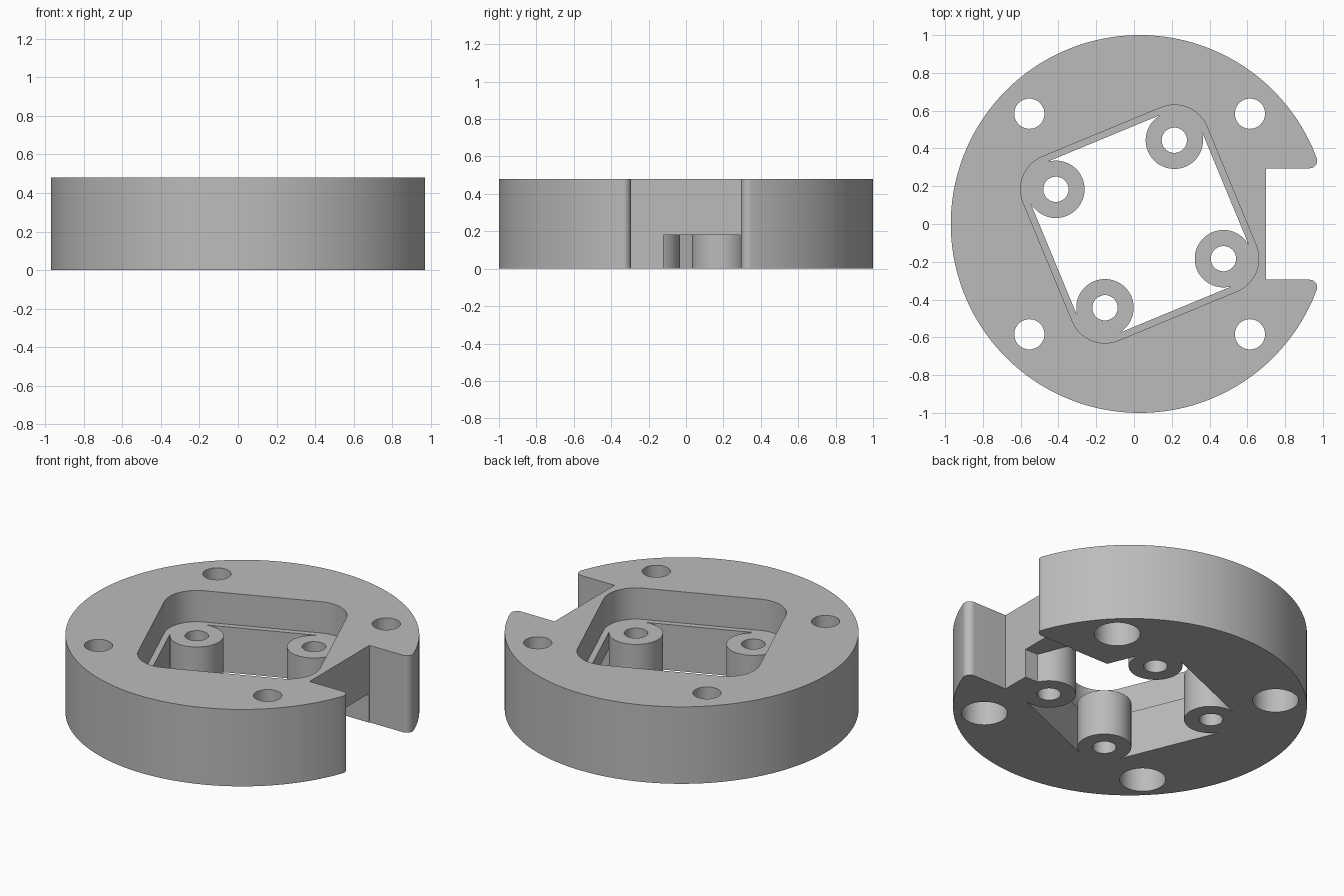
import bpy, bmesh
from math import sin, cos, radians, atan2, degrees, sqrt
from mathutils import Vector

cube = bpy.data.objects.get("Cube")
if cube:
    bpy.data.objects.remove(cube, do_unlink=True)

SHIFT = Vector((0.03, 0.0))      # disc centre
HEIGHT, LEDGE, WINDOW = 0.48, 0.285, 0.18
SLOT_X, SLOT_Y, TIP_R = 0.67, 0.295, 0.04
BOSS_DIST, BOSS_R, POCKET_R = 0.48, 0.152, 0.187
CORNERS = [67.5 + 90 * k for k in range(4)]

grey = bpy.data.materials.new("plain grey")
grey.use_nodes = True
colour = (0.5, 0.5, 0.5, 1)
grey.diffuse_color = colour
grey.node_tree.nodes["Principled BSDF"].inputs["Base Color"].default_value = colour


def polar(r, deg):
    return Vector((cos(radians(deg)), sin(radians(deg)))) * r


def arc(centre, r, start, end, steps):
    return [centre + polar(r, start + (end - start) * i / steps) for i in range(steps + 1)]


def prism(name, outline, z0, z1):
    """Extrude a flat outline from z0 to z1."""
    bm = bmesh.new()
    face = bm.faces.new([bm.verts.new((*(p + SHIFT), z0)) for p in outline])
    grown = bmesh.ops.extrude_face_region(bm, geom=[face])
    verts = [g for g in grown["geom"] if isinstance(g, bmesh.types.BMVert)]
    bmesh.ops.translate(bm, verts=verts, vec=(0, 0, z1 - z0))
    bmesh.ops.recalc_face_normals(bm, faces=bm.faces)
    mesh = bpy.data.meshes.new(name)
    bm.to_mesh(mesh)
    bm.free()
    mesh.materials.append(grey)
    obj = bpy.data.objects.new(name, mesh)
    bpy.context.collection.objects.link(obj)
    return obj


def cut(target, outline, z0, z1):
    """Subtract an extruded outline from the target."""
    cutter = prism("cutter", outline, z0, z1)
    cutter.hide_render = True
    mod = target.modifiers.new("cut", 'BOOLEAN')
    mod.operation, mod.solver, mod.object = 'DIFFERENCE', 'EXACT', cutter
    bpy.context.view_layer.objects.active = target
    bpy.ops.object.modifier_apply(modifier=mod.name)
    bpy.data.objects.remove(cutter, do_unlink=True)


def circle(centre, r, steps=48):
    return arc(centre, r, 0, 360, steps)[:-1]


# Disc with an open side slot and rounded slot tips
tip_y = SLOT_Y + TIP_R
tip = Vector((sqrt((1 - TIP_R) ** 2 - tip_y ** 2), tip_y))
tip_angle = degrees(atan2(tip.y, tip.x))
half = [Vector((SLOT_X, SLOT_Y))] + arc(tip, TIP_R, -90, tip_angle, 12)
half += arc(Vector((0, 0)), 1, tip_angle, 180, 90)[1:]
lower_half = [Vector((p.x, -p.y)) for p in reversed(half[:-1])]
body = prism("mounting_ring", half + lower_half, 0, HEIGHT)

# Upper rounded square pocket
pocket = []
for a in CORNERS:
    pocket += arc(polar(BOSS_DIST, a), POCKET_R, a - 45, a + 45, 16)
cut(body, pocket, LEDGE, HEIGHT + 0.1)

# Lower opening that leaves a round boss standing in each corner
opening, gap = [], 8
for a in CORNERS:
    c = polar(BOSS_DIST, a)
    back = BOSS_R * sin(radians(gap))
    opening.append(c + polar(BOSS_R, a - 45) - polar(back, a + 45))
    opening += arc(c, BOSS_R, a - 45 - gap, a - 315 + gap, 40)
    opening.append(c + polar(BOSS_R, a + 45) + polar(back, a + 135))
cut(body, opening, -0.1, LEDGE + 0.05)

# Low window from the slot into the opening, passing round one boss
boss = polar(BOSS_DIST, CORNERS[3])
window = [Vector((0.75, -0.12)), Vector((0.75, 0.29)), Vector((0.3, 0.29))]
window += arc(boss, BOSS_R + 0.001, 100, 24.7, 12)
cut(body, window, -0.1, WINDOW)

# Boss holes, and outer bolt holes with wide counterbores underneath
for a in CORNERS:
    cut(body, circle(polar(BOSS_DIST, a), 0.067), -0.1, HEIGHT)
for sx in (-1, 1):
    for sy in (-1, 1):
        spot = Vector((sx, sy)) * 0.584
        cut(body, circle(spot, 0.08), -0.1, HEIGHT + 0.1)
        cut(body, circle(spot, 0.13), -0.1, LEDGE)

# Smooth curved walls, keep the rims sharp
bpy.ops.object.select_all(action='DESELECT')
body.select_set(True)
bpy.context.view_layer.objects.active = body
bpy.ops.object.shade_smooth_by_angle(angle=radians(30))
